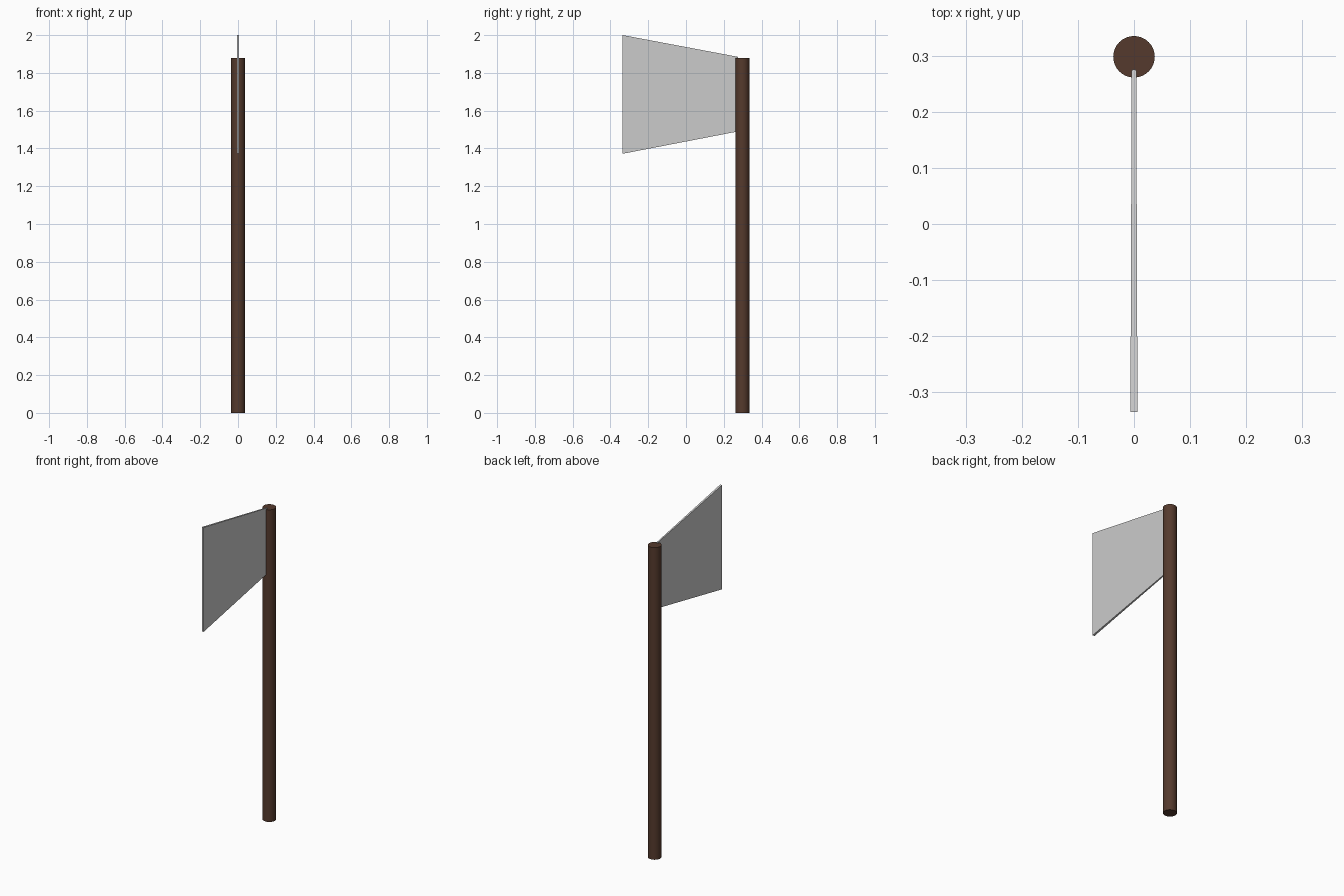
import bpy, bmesh
from math import radians

if "Cube" in bpy.data.objects:
    bpy.data.objects.remove(bpy.data.objects["Cube"])

POLE_Y, POLE_R, POLE_H = 0.298, 0.037, 1.88

# Round wooden pole
bpy.ops.mesh.primitive_cylinder_add(vertices=32, radius=POLE_R, depth=POLE_H,
                                    location=(0, POLE_Y, POLE_H / 2))
pole = bpy.context.object
pole.name = "pole"
bpy.ops.object.shade_smooth_by_angle(angle=radians(30))
wood = bpy.data.materials.new("dark_wood")
wood.diffuse_color = (0.09, 0.042, 0.026, 1)
wood.use_nodes = True
wood.node_tree.nodes["Principled BSDF"].inputs["Base Color"].default_value = wood.diffuse_color
pole.data.materials.append(wood)

# Flat blade, widening and thickening away from the pole: (y, z low, z high, half thickness)
sections = [(-0.335, 1.372, 2.0, 0.0063), (0.275, 1.49, 1.885, 0.004)]
bm = bmesh.new()
rings = [[bm.verts.new((x, y, z)) for x, z in ((-t, lo), (t, lo), (t, hi), (-t, hi))]
         for y, lo, hi, t in sections]
outer, inner = rings
bm.faces.new(outer)
bm.faces.new(inner[::-1])
for i in range(4):
    j = (i + 1) % 4
    bm.faces.new((outer[j], outer[i], inner[i], inner[j]))
bmesh.ops.recalc_face_normals(bm, faces=bm.faces)
mesh = bpy.data.meshes.new("blade")
bm.to_mesh(mesh)
bm.free()
blade = bpy.data.objects.new("blade", mesh)
bpy.context.collection.objects.link(blade)
